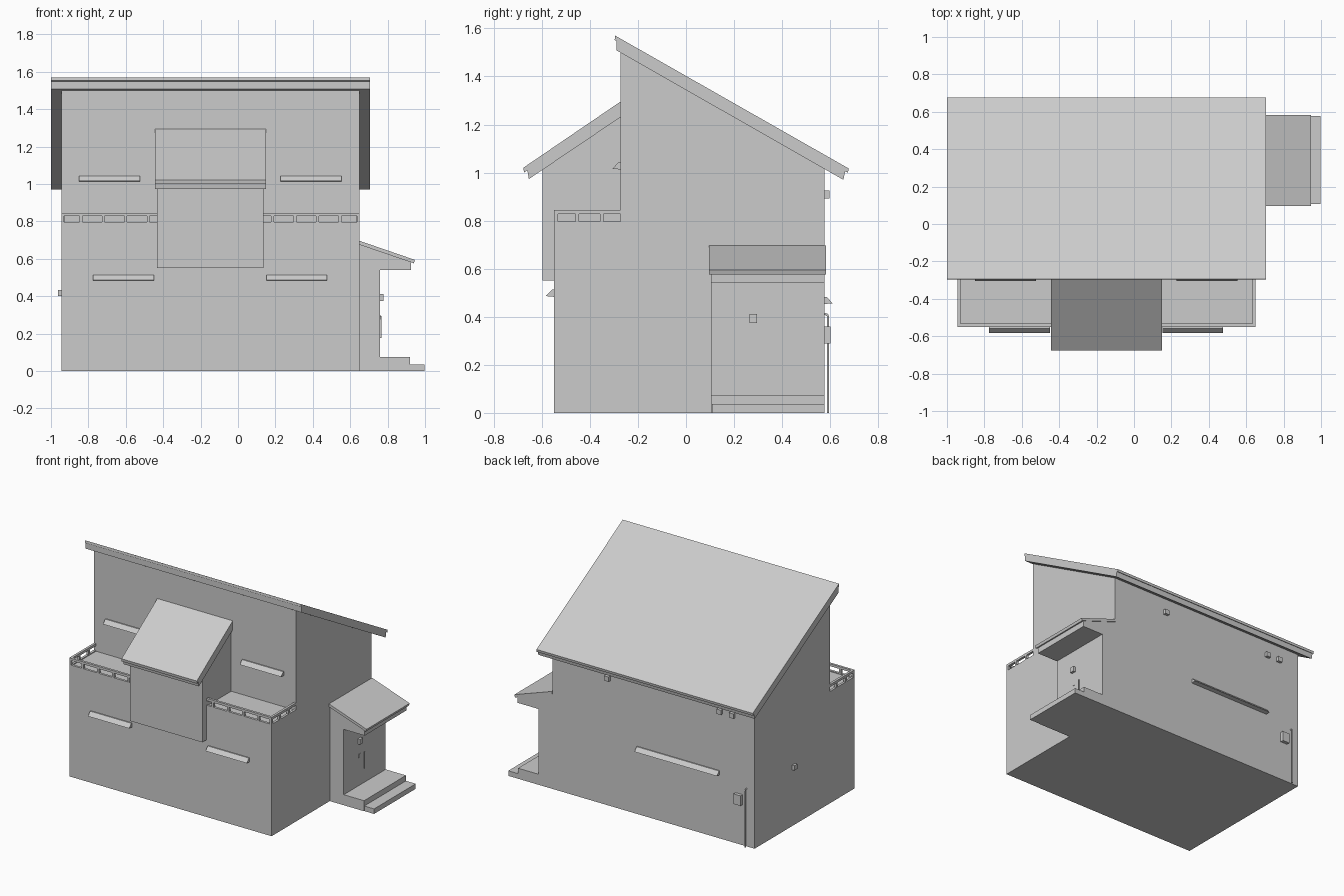
import bpy, bmesh
from mathutils import Vector

if "Cube" in bpy.data.objects:
    bpy.data.objects.remove(bpy.data.objects["Cube"])


def prism(name, profile, a, b, axis='x'):
    """Extrude a profile from a to b: (y, z) along x, or (x, z) along y."""
    bm = bmesh.new()
    rings = []
    for t in (a, b):
        rings.append([bm.verts.new((t, p, z) if axis == 'x' else (p, t, z)) for p, z in profile])
    bm.faces.new(rings[0])
    bm.faces.new(rings[1])
    n = len(profile)
    for i in range(n):
        j = (i + 1) % n
        bm.faces.new((rings[0][i], rings[0][j], rings[1][j], rings[1][i]))
    bmesh.ops.recalc_face_normals(bm, faces=bm.faces)
    me = bpy.data.meshes.new(name)
    bm.to_mesh(me)
    bm.free()
    ob = bpy.data.objects.new(name, me)
    bpy.context.collection.objects.link(ob)
    return ob


def box(name, x0, x1, y0, y1, z0, z1):
    return prism(name, [(y0, z0), (y1, z0), (y1, z1), (y0, z1)], x0, x1)


L, R, F, M, B = -0.945, 0.65, -0.55, -0.273, 0.577   # wall planes
CX = (L + R) / 2                                     # house centre line
DECK = 0.79

# Foundation and walls
box("foundation", L, R, F, B, 0, 0.075)
prism("house_walls", [(F, 0.075), (B, 0.075), (B, 1.015), (M, 1.5), (M, DECK), (F, DECK)], L, R)

# Main roof, two layers
prism("main_roof_covering", [(-0.295, 1.57), (0.677, 1.017), (0.674, 0.999), (-0.297, 1.552)], -1.0, 0.705)
prism("main_roof_boards", [(-0.29, 1.548), (0.662, 1.006), (0.655, 0.97), (-0.29, 1.509)], -1.0, 0.705)

# Front bay with its own roof
prism("bay_walls", [(-0.598, 0.55), (F, 0.55), (F, DECK), (M, DECK), (M, 1.23), (-0.598, 1.012)],
      CX - 0.285, CX + 0.285)
prism("bay_roof_covering", [(-0.677, 1.02), (M, 1.295), (M, 1.273), (-0.674, 1.0)], CX - 0.297, CX + 0.297)
prism("bay_roof_boards", [(-0.66, 1.01), (M, 1.273), (M, 1.23), (-0.654, 0.973)], CX - 0.297, CX + 0.297)

# Balcony railings, mirrored about the centre line
T = 0.017
for s, side in ((-1, "left"), (1, "right")):
    edge = CX - s * (L - CX)                      # outer wall on this side
    bay = CX + s * 0.285

    def span(a, b):
        return min(a, b), max(a, b)

    for z0, z1, part in ((0.828, 0.845, "top"), (DECK, 0.796, "bottom")):
        box(f"{side}_front_rail_{part}", *span(edge, bay), F, F + T, z0, z1)
        box(f"{side}_side_rail_{part}", *span(edge, edge - s * T), F + T, M, z0, z1)
    for i in range(5):
        x = edge - s * (0.007 + max(0, i * 0.12 - 0.022))
        if i == 0:
            x = edge - s * 0.0075
        box(f"{side}_front_post", x - 0.0075, x + 0.0075, F, F + T, 0.796, 0.828)
    for y in (-0.453, -0.35):
        box(f"{side}_side_post", *span(edge, edge - s * T), y - 0.0075, y + 0.0075, 0.796, 0.828)


# Window canopies
def canopy(name, x0, x1, wall, z, out):
    prism(name, [(wall, z), (wall + out * 0.033, z + 0.003), (wall + out * 0.008, z + 0.03),
                 (wall, z + 0.03)], x0, x1)


for x in (-0.85, 0.228):
    canopy("upper_canopy", x, x + 0.325, M, 1.013, -1)
for x in (-0.775, 0.152):
    canopy("lower_canopy", x, x + 0.325, F, 0.483, -1)
canopy("back_canopy", -0.67, -0.02, B, 0.453, 1)

# Porch
box("porch_wall", R, 0.76, 0.105, B, 0.075, 0.54)
box("porch_floor", R, 0.92, 0.105, B, 0, 0.075)
box("porch_step", 0.92, 0.997, 0.108, B, 0, 0.036)
prism("porch_roof_base", [(R, 0.54), (0.925, 0.54), (0.925, 0.582), (R, 0.675)], 0.105, B, 'y')
prism("porch_roof_covering", [(R, 0.675), (0.94, 0.576), (0.946, 0.594), (R, 0.696)], 0.096, 0.582, 'y')

# Porch fittings
box("porch_lamp", 0.76, 0.778, 0.264, 0.296, 0.375, 0.412)
box("door_lock", 0.76, 0.763, 0.27, 0.29, 0.275, 0.3)
box("door_handle", 0.76, 0.766, 0.332, 0.338, 0.177, 0.295)

# Wall vents and meter box
for x in (0.21, -0.675, -0.775):
    box("back_vent", x - 0.017, x + 0.017, B, B + 0.02, 0.892, 0.926)
box("side_vent", L - 0.018, L, 0.12, 0.154, 0.4, 0.434)
box("meter_box", -0.85, -0.795, B, B + 0.024, 0.288, 0.36)

# Downpipe bending into the back wall
cu = bpy.data.curves.new("downpipe", 'CURVE')
cu.dimensions = '3D'
cu.bevel_depth = 0.005
cu.bevel_resolution = 1
cu.use_fill_caps = True
path = [(B + 0.014, 0), (B + 0.014, 0.4), (B + 0.011, 0.408), (B + 0.004, 0.411), (B - 0.003, 0.411)]
sp = cu.splines.new('POLY')
sp.points.add(len(path) - 1)
for p, (y, z) in zip(sp.points, path):
    p.co = (-0.882, y, z, 1)
bpy.context.collection.objects.link(bpy.data.objects.new("downpipe", cu))
